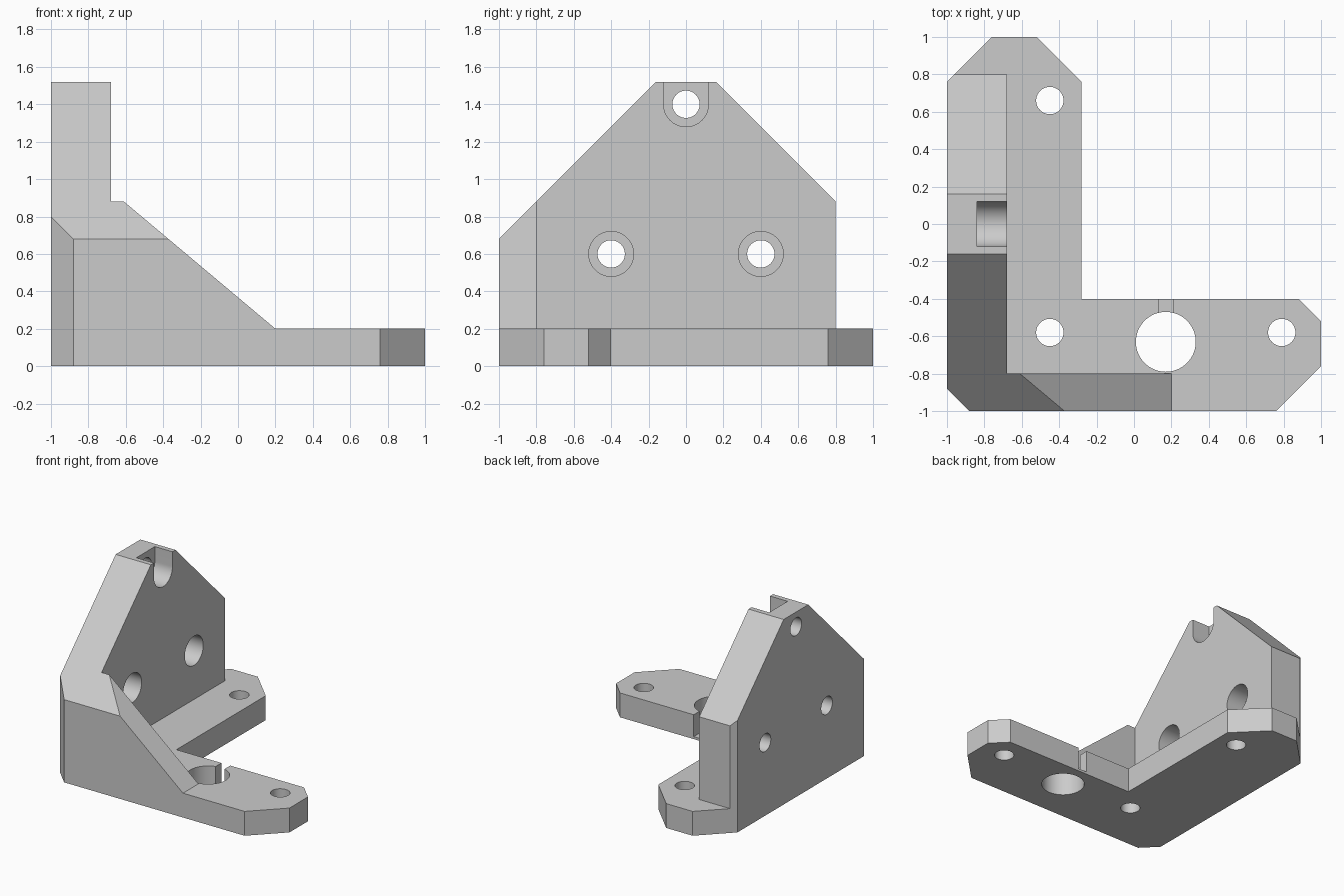
import bpy, bmesh, math

if "Cube" in bpy.data.objects:
    bpy.data.objects.remove(bpy.data.objects["Cube"], do_unlink=True)

grey = bpy.data.materials.new("plain_grey")
grey.use_nodes = True
grey.diffuse_color = (0.6, 0.6, 0.6, 1)
grey.node_tree.nodes["Principled BSDF"].inputs["Base Color"].default_value = (0.6, 0.6, 0.6, 1)


def prism(name, axis, profile, lo, hi):
    """Extrude a 2D profile along an axis from lo to hi."""
    def place(p, d):
        return {"x": (d, p[0], p[1]), "y": (p[0], d, p[1]), "z": (p[0], p[1], d)}[axis]
    bm = bmesh.new()
    face = bm.faces.new([bm.verts.new(place(p, lo)) for p in profile])
    ext = bmesh.ops.extrude_face_region(bm, geom=[face])
    move = [a - b for a, b in zip(place((0, 0), hi), place((0, 0), lo))]
    verts = [v for v in ext["geom"] if isinstance(v, bmesh.types.BMVert)]
    bmesh.ops.translate(bm, verts=verts, vec=move)
    bmesh.ops.recalc_face_normals(bm, faces=bm.faces)
    mesh = bpy.data.meshes.new(name)
    bm.to_mesh(mesh)
    bm.free()
    mesh.materials.append(grey)
    obj = bpy.data.objects.new(name, mesh)
    bpy.context.collection.objects.link(obj)
    return obj


def disc(a, b, radius, n=64):
    return [(a + radius * math.cos(math.tau * i / n), b + radius * math.sin(math.tau * i / n))
            for i in range(n)]


def box(a0, a1, b0, b1):
    return [(a0, b0), (a1, b0), (a1, b1), (a0, b1)]


def combine(obj, other, operation):
    """Apply a boolean and remove the second solid."""
    mod = obj.modifiers.new(operation, "BOOLEAN")
    mod.operation, mod.solver, mod.object = operation, "EXACT", other
    bpy.ops.object.select_all(action="DESELECT")
    bpy.context.view_layer.objects.active = obj
    obj.select_set(True)
    bpy.ops.object.modifier_apply(modifier=mod.name)
    bpy.data.objects.remove(other, do_unlink=True)


# L-shaped base plate outline with chamfered corners
outline = [(-0.88, -1), (0.76, -1), (1, -0.76), (1, -0.52), (0.88, -0.4), (-0.28, -0.4),
           (-0.28, 0.76), (-0.52, 1), (-0.76, 1), (-1, 0.76), (-1, -0.88)]
bracket = prism("corner_bracket", "z", outline, 0, 0.2)

# Upright wall and sloping front rib, trimmed by the gable and the outline
upright = prism("upright_wall", "x", box(-1.1, 0.8, 0.1, 1.7), -1.1, -0.68)
rib = prism("front_rib", "y", [(-1.05, 0.1), (0.319, 0.1), (-0.61, 0.88), (-0.61, 0.95),
                               (-1.05, 0.95)], -1.05, -0.8)
combine(upright, rib, "UNION")
gable = [(-1.2, 0.05), (0.9, 0.05), (0.9, 0.78), (0.16, 1.52), (-0.16, 1.52), (-1.2, 0.48)]
combine(upright, prism("gable_trim", "x", gable, -1.3, 1.3), "INTERSECT")
combine(upright, prism("outline_trim", "z", outline, -0.1, 2), "INTERSECT")
combine(bracket, upright, "UNION")

# Base screw holes and the large bore
for x, y, r in [(-0.45, 0.66, 0.073), (-0.45, -0.58, 0.073), (0.79, -0.58, 0.073),
                (0.17, -0.63, 0.16)]:
    combine(bracket, prism("base_hole", "z", disc(x, y, r), -0.1, 0.5), "DIFFERENCE")

# Relief slot beside the large bore, with a thin floor
combine(bracket, prism("relief_slot", "z", box(0.13, 0.21, -0.6, -0.35), 0.02, 0.4), "DIFFERENCE")

# Counterbored wall holes
for y, z in [(-0.4, 0.6), (0.4, 0.6), (0, 1.4)]:
    recess = disc(y, z, 0.12)
    if z > 1:  # top recess opens upwards as a U
        recess = [(y + 0.12 * math.cos(math.pi + math.pi * i / 32),
                   z + 0.12 * math.sin(math.pi + math.pi * i / 32)) for i in range(33)]
        recess += [(y + 0.12, 1.7), (y - 0.12, 1.7)]
    combine(bracket, prism("recess", "x", recess, -0.84, -0.5), "DIFFERENCE")
    combine(bracket, prism("wall_hole", "x", disc(y, z, 0.073), -1.2, -0.5), "DIFFERENCE")

# Smooth bores, sharp edges
bpy.ops.object.select_all(action="DESELECT")
bracket.select_set(True)
bpy.context.view_layer.objects.active = bracket
bpy.ops.object.shade_smooth_by_angle(angle=math.radians(30))
